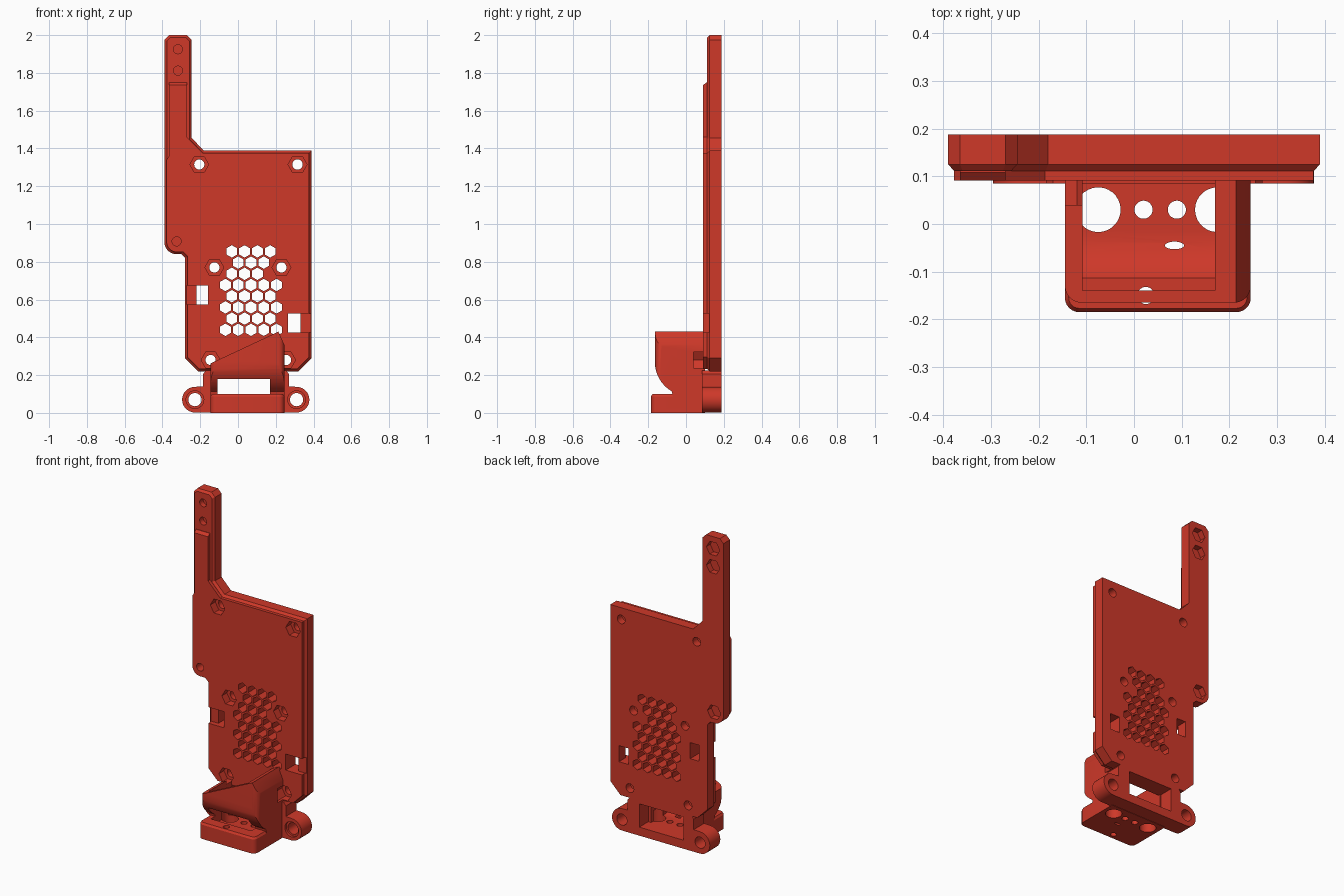
import bpy, bmesh, math
from mathutils import Vector

if "Cube" in bpy.data.objects:
    bpy.data.objects.remove(bpy.data.objects["Cube"])

red = bpy.data.materials.new("brick_red")
red.diffuse_color = (0.62, 0.04, 0.022, 1)
red.use_nodes = True
red.node_tree.nodes["Principled BSDF"].inputs["Base Color"].default_value = red.diffuse_color


def obj_from(bm, name):
    bmesh.ops.recalc_face_normals(bm, faces=bm.faces)
    me = bpy.data.meshes.new(name)
    bm.to_mesh(me)
    bm.free()
    me.materials.append(red)
    ob = bpy.data.objects.new(name, me)
    bpy.context.collection.objects.link(ob)
    return ob


def loft(name, rings):
    """Solid through equal-length rings of 3D points."""
    bm = bmesh.new()
    rs = [[bm.verts.new(p) for p in r] for r in rings]
    n = len(rs[0])
    for a, b in zip(rs, rs[1:]):
        for i in range(n):
            bm.faces.new((a[i], a[(i + 1) % n], b[(i + 1) % n], b[i]))
    bm.faces.new(rs[0])
    bm.faces.new(rs[-1])
    return obj_from(bm, name)


def prisms(name, outlines, lo, hi, axis="y"):
    """Extrude 2D outlines along an axis, all in one object."""
    put = {"x": lambda a, b, t: (t, a, b),
           "y": lambda a, b, t: (a, t, b),
           "z": lambda a, b, t: (a, b, t)}[axis]
    bm = bmesh.new()
    for pts in outlines:
        low = [bm.verts.new(put(a, b, lo)) for a, b in pts]
        top = [bm.verts.new(put(a, b, hi)) for a, b in pts]
        n = len(pts)
        for i in range(n):
            j = (i + 1) % n
            bm.faces.new((low[i], low[j], top[j], top[i]))
        bm.faces.new(low)
        bm.faces.new(top)
    return obj_from(bm, name)


def arc(cx, cy, r, a0, a1, n=8):
    return [(cx + r * math.cos(math.radians(a0 + (a1 - a0) * i / n)),
             cy + r * math.sin(math.radians(a0 + (a1 - a0) * i / n))) for i in range(n + 1)]


def ngon(c, r, n=28, turn=0):
    return [(c[0] + r * math.cos(2 * math.pi * i / n + turn),
             c[1] + r * math.sin(2 * math.pi * i / n + turn)) for i in range(n)]


def rect(x0, x1, y0, y1):
    return [(x0, y0), (x1, y0), (x1, y1), (x0, y1)]


def rounded(x0, x1, y0, y1, r):
    """Rectangle with its two low corners rounded."""
    return (arc(x0 + r, y0 + r, r, 180, 270, 6) + arc(x1 - r, y0 + r, r, 270, 360, 6)
            + [(x1, y1), (x0, y1)])


def inset(pts, d):
    """Mitred inset of a counter-clockwise outline."""
    out, n = [], len(pts)
    for i in range(n):
        p, q, s = (Vector(pts[k % n]) for k in (i - 1, i, i + 1))
        e, f = (q - p).normalized(), (s - q).normalized()
        a, b = Vector((-e.y, e.x)), Vector((-f.y, f.x))
        out.append(tuple(q + (a + b) * d / (1 + a.dot(b))))
    return out


def boolean(ob, other, op="DIFFERENCE"):
    m = ob.modifiers.new("b", "BOOLEAN")
    m.operation, m.object, m.solver = op, other, "EXACT"
    bpy.context.view_layer.update()
    dg = bpy.context.evaluated_depsgraph_get()
    me = bpy.data.meshes.new_from_object(ob.evaluated_get(dg))
    ob.modifiers.clear()
    ob.data = me
    bpy.data.objects.remove(other)


def finish(ob):
    ob.data.shade_smooth()
    ob.data.set_sharp_from_angle(angle=math.radians(28))


# Main plate with arm: back body with chamfered front rim
outline = ([(-0.365, 2.0), (-0.39, 1.975)] + arc(-0.325, 0.905, 0.065, 180, 270)
           + [(-0.3, 0.84), (-0.28, 0.82), (-0.28, 0.29), (-0.21, 0.22), (0.32, 0.22), (0.39, 0.29),
              (0.39, 1.388), (-0.18, 1.388), (-0.245, 1.455), (-0.245, 1.975), (-0.27, 2.0)])
small = inset(outline, 0.013)
plate = loft("main_plate", [[(x, y, z) for x, z in o] for o, y in
                            ((outline, 0.188), (outline, 0.125), (small, 0.111))])

# Raised front layer, lower on the arm
front = ([(-0.365, 1.75), (-0.365, 1.36), (-0.378, 1.34)] + arc(-0.325, 0.905, 0.053, 180, 270)
         + [(-0.29, 0.852), (-0.267, 0.83), (-0.267, 0.295), (-0.205, 0.233), (0.315, 0.233),
            (0.377, 0.295), (0.377, 1.375), (-0.187, 1.375), (-0.27, 1.46), (-0.27, 1.75)])
slim = [(x, min(z, 1.735)) for x, z in front]
boolean(plate, loft("layer", [[(x, y, z) for x, z in o] for o, y in
                              ((front, 0.12), (front, 0.108), (slim, 0.091))]), "UNION")

# Ventilation honeycomb
vents = []
for row, (start, count) in enumerate(
        [(-0.5, 4), (0, 3), (-0.5, 3), (-1, 5), (-0.5, 4), (-1, 5), (-0.5, 4), (-1, 5)]):
    for k in range(count):
        vents.append(ngon((0.001 + (start + k) * 0.0677, 0.855 - row * 0.0593),
                          0.033, 6, math.pi / 6))
boolean(plate, prisms("vents", vents, 0, 0.3))

# Screw holes with hex nut pockets in front
mounts = [(-0.205, 1.315), (0.315, 1.315), (-0.125, 0.77), (0.23, 0.77),
          (-0.145, 0.28), (0.255, 0.28)]
boolean(plate, prisms("nuts", [ngon(c, 0.05, 6) for c in mounts], 0, 0.14))
boolean(plate, prisms("holes", [ngon(c, 0.027) for c in mounts], 0, 0.3))

# Blind arm holes: round in front, hex behind
blind = [(-0.318, 1.925), (-0.318, 1.812), (-0.325, 0.908)]
boolean(plate, prisms("rounds", [ngon(c, 0.024) for c in blind], 0, 0.146))
boolean(plate, prisms("hexes", [ngon(c, 0.046, 6) for c in blind], 0.15, 0.3))

# Cable tie slots, each with a shallow channel to the edge
boolean(plate, prisms("channels", [rect(-0.272, -0.16, 0.575, 0.675),
                                   rect(0.265, 0.42, 0.425, 0.525)], 0, 0.122))
boolean(plate, prisms("slots", [rect(-0.22, -0.16, 0.575, 0.675),
                                rect(0.265, 0.33, 0.425, 0.525)], 0, 0.3))
finish(plate)

# Lower bracket with two ears
ears = [(-0.228, 0.07), (0.31, 0.07)]
body = (arc(*ears[0], 0.068, 90, 270, 14) + arc(*ears[1], 0.068, -90, 90, 14)
        + [(0.27, 0.14), (0.27, 0.205), (0.255, 0.225), (-0.17, 0.225),
           (-0.185, 0.205), (-0.185, 0.14)])
bracket = prisms("lower_bracket", [body], 0.085, 0.188)
boolean(bracket, prisms("window", [rect(-0.115, 0.19, 0.055, 0.2)], 0, 0.3))
boolean(bracket, prisms("ear_holes", [ngon(c, 0.035) for c in ears], 0, 0.3))
boolean(bracket, prisms("ear_recess", [ngon(c, 0.047) for c in ears], 0, 0.1))
boolean(bracket, prisms("bracket_nuts", [ngon(c, 0.05, 6) for c in mounts[4:]], 0, 0.14))
finish(bracket)

# Air duct: curved scoop with rounded corners and a slanted mouth
scoop = ([(0.1, 0.5), (-0.165, 0.5)] + arc(0.015, 0.27, 0.18, 180, 240, 10)
         + [(-0.06, 0.04), (0.1, 0.04)])
duct = prisms("air_duct", [scoop], -0.145, 0.245, "x")
boolean(duct, prisms("corners", [rounded(-0.145, 0.245, -0.1652, 0.1, 0.035)], 0, 0.6, "z"),
        "INTERSECT")
mouth = [(-0.2, 0.0), (0.3, 0.0), (0.25, 0.35), (0.214, 0.43), (-0.145, 0.262), (-0.2, 0.236)]
boolean(duct, prisms("mouth", [mouth], -0.4, 0.4), "INTERSECT")

# Nozzle base under the duct, with a softened top edge
base = rounded(-0.145, 0.245, -0.185, 0.1, 0.03)
lip = rounded(-0.137, 0.237, -0.177, 0.1, 0.022)
boolean(duct, loft("base", [[(x, y, z) for x, y in o] for o, z in
                            ((base, 0.0), (base, 0.088), (lip, 0.1))]), "UNION")

# Hollow interior and outlet holes
hollow = ([(0.3, 0.6), (-0.14, 0.6)] + arc(-0.02, 0.175, 0.12, 180, 270, 10) + [(0.3, 0.055)])
boolean(duct, prisms("hollow", [hollow], -0.108, 0.17, "x"))
outlets = [ngon((-0.075, 0.03), 0.047), ngon((0.175, 0.03), 0.047),
           ngon((0.02, 0.03), 0.019), ngon((0.09, 0.03), 0.019),
           [(x, -0.045 + (y + 0.045) * 0.4) for x, y in ngon((0.085, -0.045), 0.02)],
           ngon((0.025, -0.15), 0.018)]
boolean(duct, prisms("outlets", outlets, -0.1, 0.12, "z"))
boolean(duct, prisms("duct_nuts", [ngon(c, 0.05, 6) for c in mounts[4:]], 0.04, 0.14))
finish(duct)
